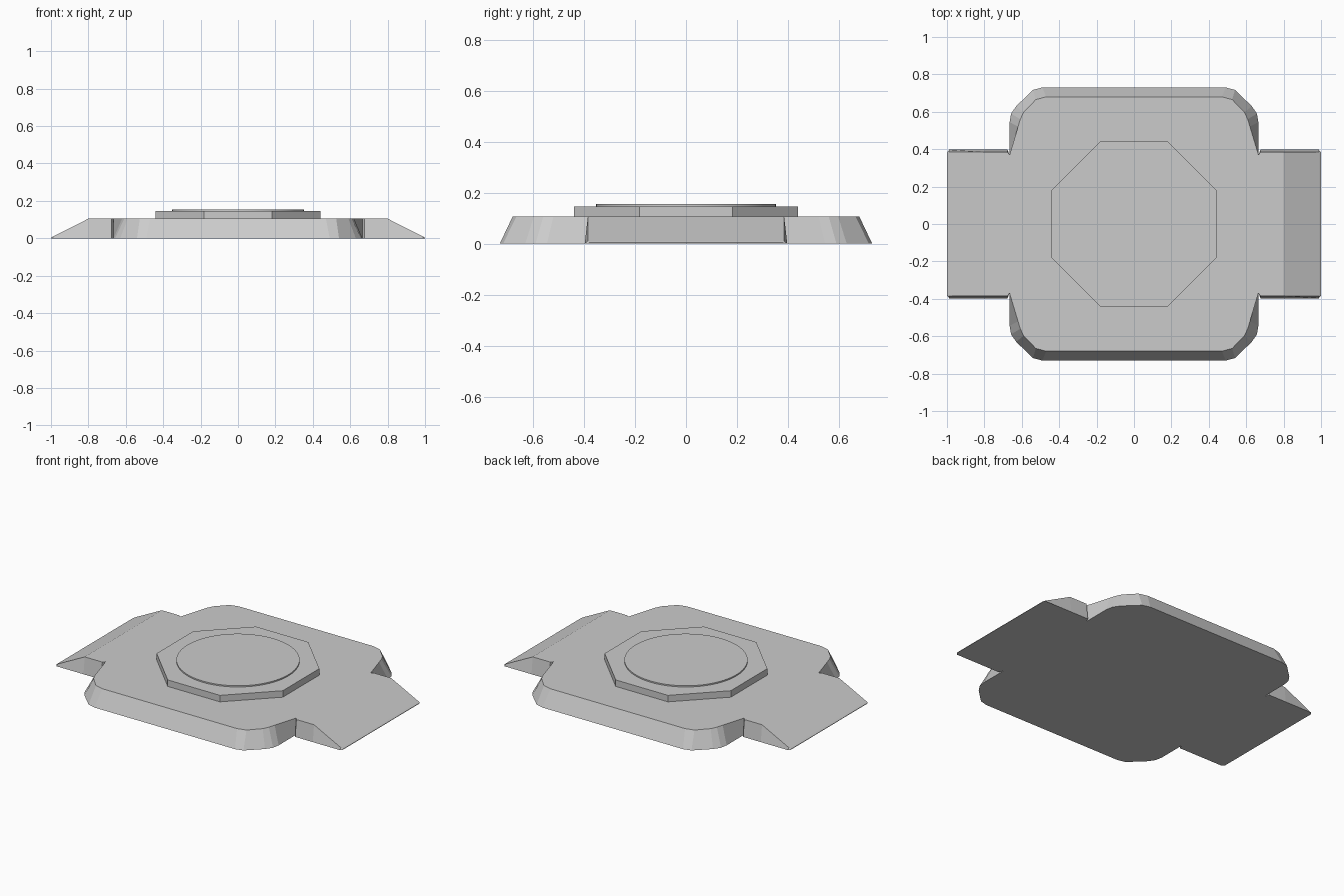
import bpy, bmesh, math

if "Cube" in bpy.data.objects:
    bpy.data.objects.remove(bpy.data.objects["Cube"])

H = 0.105  # height of the deck

# one quarter of the outline: bottom x, bottom y, top x, top y, top z
quarter = [
    (0.490, 0.730, 0.470, 0.680, H),
    (0.540, 0.717, 0.525, 0.665, H),
    (0.630, 0.630, 0.590, 0.597, H),
    (0.657, 0.590, 0.608, 0.560, H),
    (0.665, 0.545, 0.620, 0.520, H),
    (0.665, 0.370, 0.665, 0.370, H),
    (0.677, 0.397, 0.677, 0.385, H),
    (0.800, 0.397, 0.800, 0.385, H),
    (0.988, 0.397, 0.988, 0.385, 0.010),
    (1.000, 0.383, 1.000, 0.380, 0.003),
]


def flip(points, sx, sy):
    return [(a * sx, b * sy, c * sx, d * sy, z) for a, b, c, d, z in points]


def make_object(name, bm):
    bmesh.ops.recalc_face_normals(bm, faces=bm.faces)
    mesh = bpy.data.meshes.new(name)
    bm.to_mesh(mesh)
    bm.free()
    ob = bpy.data.objects.new(name, mesh)
    bpy.context.collection.objects.link(ob)
    return ob


# base plate with sloped rim and two ramps
outline = (flip(quarter, 1, 1) + flip(quarter[::-1], 1, -1)
           + flip(quarter, -1, -1) + flip(quarter[::-1], -1, 1))
bm = bmesh.new()
low = [bm.verts.new((p[0], p[1], 0)) for p in outline]
top = [bm.verts.new((p[2], p[3], p[4])) for p in outline]
n = len(outline)
for i in range(n):
    j = (i + 1) % n
    bm.faces.new((low[i], low[j], top[j], top[i]))
bm.faces.new(low[::-1])
bm.faces.new([v for v in top if v.co.z > H - 0.001])
for start in (7, 27):
    ramp = top[start:start + 6]
    for k in range(2):
        bm.faces.new((ramp[k], ramp[k + 1], ramp[4 - k], ramp[5 - k]))
make_object("base_plate", bm)


def disc(name, sides, radius, z0, z1, turn=0):
    bpy.ops.mesh.primitive_cylinder_add(
        vertices=sides, radius=radius, depth=z1 - z0,
        location=(0, 0, (z0 + z1) / 2), rotation=(0, 0, turn))
    bpy.context.object.name = name


# raised octagon and thin round pad
disc("octagon_step", 8, 0.44 / math.cos(math.pi / 8), H, 0.146, math.pi / 8)
disc("round_pad", 64, 0.352, 0.146, 0.154)
bpy.ops.object.shade_smooth_by_angle(angle=math.radians(30))
